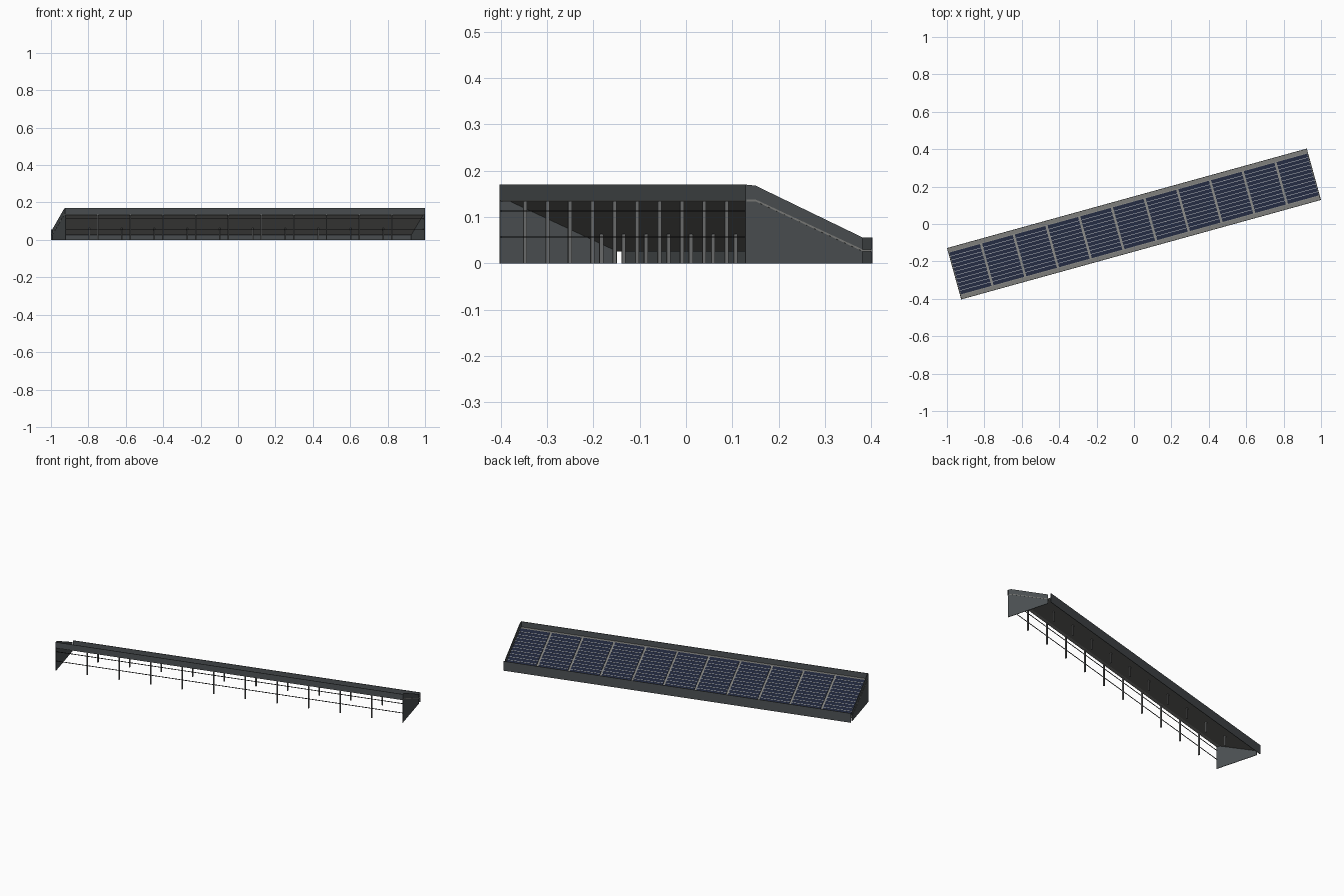
import bpy, bmesh, math
from mathutils import Matrix

ANGLE = math.radians(15.45)
HALF_L, HALF_W = 0.998, 0.1425     # half length and half width of the canopy
SLOPE_V = 0.12                     # slope runs between -SLOPE_V and +SLOPE_V
HIGH, LOW = 0.138, 0.030           # deck height at front and back
BAYS = 11
BAY = 2 * HALF_L / BAYS
TURN = Matrix.Rotation(ANGLE, 4, 'Z')

if "Cube" in bpy.data.objects:
    bpy.data.objects.remove(bpy.data.objects["Cube"])


def material(name, rgb):
    m = bpy.data.materials.new(name)
    m.use_nodes = True
    m.diffuse_color = (*rgb, 1)
    node = m.node_tree.nodes["Principled BSDF"]
    node.inputs["Base Color"].default_value = (*rgb, 1)
    node.inputs["Roughness"].default_value = 0.7
    return m


STEEL = material("dark steel", (0.075, 0.085, 0.09))
DECK = material("grey deck", (0.21, 0.21, 0.20))
RAIL = material("black rail", (0.02, 0.02, 0.02))
POST = material("grey post", (0.16, 0.165, 0.165))
NAVY = material("navy cell", (0.014, 0.02, 0.045))
LINE = material("pale cell line", (0.40, 0.41, 0.42))


def deck_z(v):
    t = (v + SLOPE_V) / (2 * SLOPE_V)
    return HIGH + (LOW - HIGH) * min(max(t, 0), 1)


def finish(bm, name, mat):
    bmesh.ops.recalc_face_normals(bm, faces=bm.faces)
    bm.transform(TURN)
    mesh = bpy.data.meshes.new(name)
    bm.to_mesh(mesh)
    bm.free()
    mesh.materials.append(mat)
    obj = bpy.data.objects.new(name, mesh)
    bpy.context.collection.objects.link(obj)
    return obj


def extrude(bm, profile, u0, u1):
    """Prism along the length from a (v, z) profile."""
    a = [bm.verts.new((u0, v, z)) for v, z in profile]
    b = [bm.verts.new((u1, v, z)) for v, z in profile]
    bm.faces.new(a)
    bm.faces.new(b[::-1])
    n = len(a)
    for i in range(n):
        j = (i + 1) % n
        bm.faces.new((a[i], b[i], b[j], a[j]))


def rect(v0, v1, z0, z1):
    return [(v0, z0), (v1, z0), (v1, z1), (v0, z1)]


def sloped(v0, v1, low, high):
    """Strip profile that lies parallel to the deck slope."""
    return [(v0, deck_z(v0) + low), (v1, deck_z(v1) + low),
            (v1, deck_z(v1) + high), (v0, deck_z(v0) + high)]


def prism(name, mat, profile, u0, u1):
    bm = bmesh.new()
    extrude(bm, profile, u0, u1)
    return finish(bm, name, mat)


# Folded deck: front gutter, slope, back gutter
path = [(-HALF_W + 0.002, HIGH), (-SLOPE_V, HIGH), (SLOPE_V, LOW), (HALF_W - 0.002, LOW)]
prism("roof_deck", DECK, path + [(v, z - 0.004) for v, z in path[::-1]],
      -HALF_L, HALF_L)

# Front fascia and back wall
prism("front_fascia", STEEL, rect(-HALF_W, -HALF_W + 0.003, HIGH - 0.002, 0.17),
      -HALF_L, HALF_L)
prism("back_wall", STEEL, rect(HALF_W - 0.003, HALF_W, 0, 0.056), -HALF_L, HALF_L)

# End walls, rising a little above the deck
end_profile = [(-HALF_W, 0), (SLOPE_V, 0), (SLOPE_V, 0.056),
               (-SLOPE_V, 0.168), (-HALF_W, 0.17)]
for side, name in ((1, "left_end_wall"), (-1, "right_end_wall")):
    prism(name, STEEL, end_profile, side * (HALF_L - 0.004), side * (HALF_L - 0.001))

# Solar modules with fine lines between the cell rows
panels, lines = bmesh.new(), bmesh.new()
ROWS, REACH = 11, 0.116
for i in range(BAYS):
    u0 = -HALF_L + i * BAY + 0.006
    u1 = u0 + BAY - 0.012
    extrude(panels, sloped(-REACH, REACH, 0.0005, 0.004), u0, u1)
    for r in range(1, ROWS):
        v = -REACH + 2 * REACH * r / ROWS
        extrude(lines, sloped(v - 0.0013, v + 0.0013, 0.004, 0.0048), u0, u1)
finish(panels, "solar_panels", NAVY)
finish(lines, "cell_lines", LINE)

# Posts at every bay joint, in a front and a middle row
for name, v in (("front_posts", -0.135), ("middle_posts", 0.0355)):
    bm = bmesh.new()
    for i in range(1, BAYS):
        u = -HALF_L + i * BAY
        top = deck_z(v + 0.004) - 0.003
        extrude(bm, rect(v - 0.004, v + 0.004, 0, top), u - 0.003, u + 0.003)
    finish(bm, name, POST)

# Two rails along the open front
for name, z in (("lower_rail", 0.057), ("upper_rail", 0.113)):
    prism(name, RAIL, rect(-HALF_W + 0.001, -HALF_W + 0.004, z - 0.0015, z + 0.0015),
          -HALF_L + 0.003, HALF_L - 0.003)
